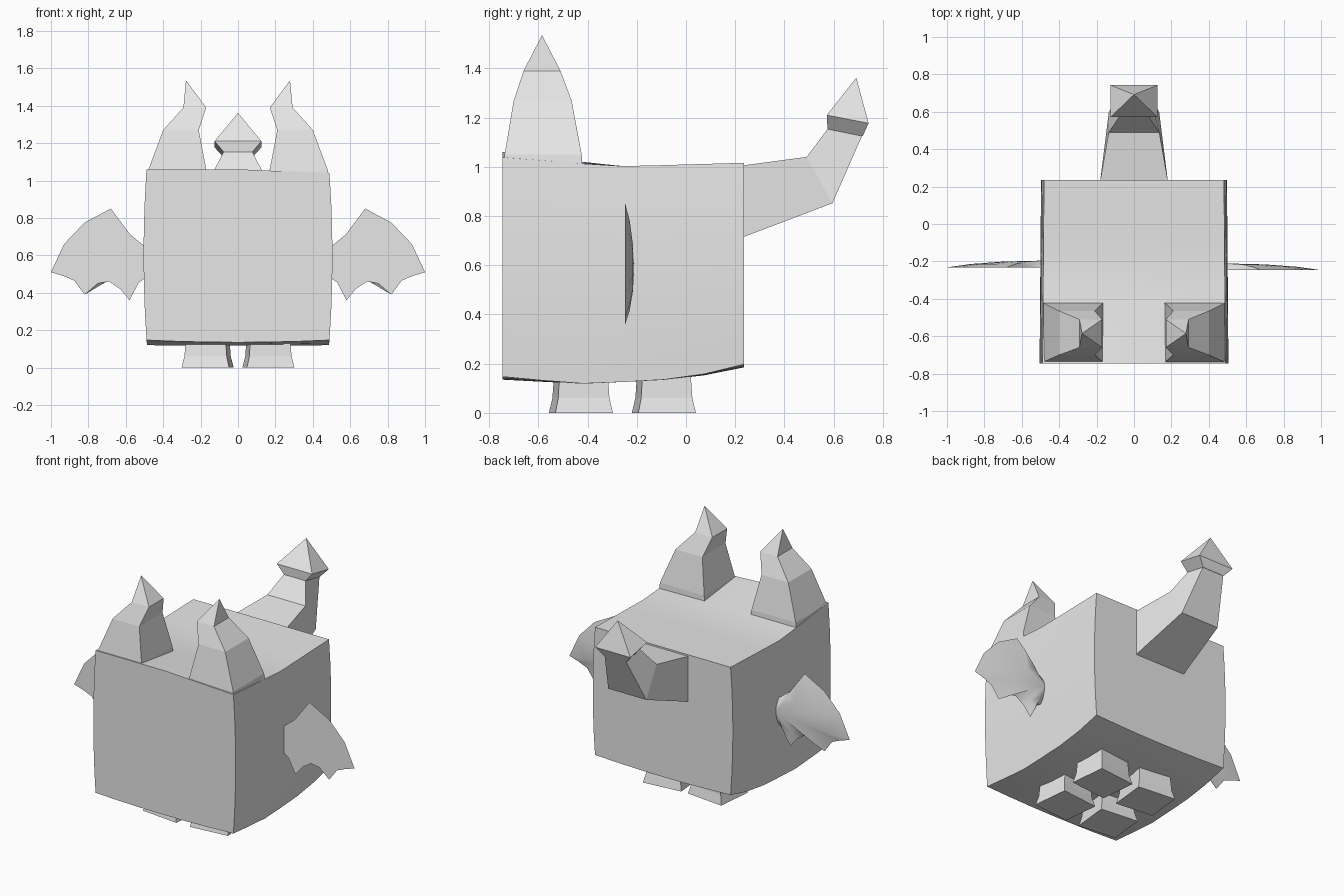
import bpy, bmesh, math
from mathutils import Matrix, Vector

cube = bpy.data.objects.get("Cube")
if cube:
    bpy.data.objects.remove(cube, do_unlink=True)

grey = bpy.data.materials.new("plain_grey")
grey.use_nodes = True
grey.diffuse_color = (0.8, 0.8, 0.8, 1)
grey.node_tree.nodes["Principled BSDF"].inputs["Base Color"].default_value = (0.8, 0.8, 0.8, 1)


def finish(name, bm, smooth=None):
    bmesh.ops.recalc_face_normals(bm, faces=bm.faces)
    mesh = bpy.data.meshes.new(name)
    bm.to_mesh(mesh)
    bm.free()
    mesh.materials.append(grey)
    ob = bpy.data.objects.new(name, mesh)
    bpy.context.collection.objects.link(ob)
    if smooth:
        bpy.ops.object.select_all(action='DESELECT')
        ob.select_set(True)
        bpy.context.view_layer.objects.active = ob
        bpy.ops.object.shade_smooth_by_angle(angle=math.radians(smooth))
    return ob


def loft(name, rings, tip=None):
    """Skin four-sided rings, closing the end with a cap or a point."""
    bm = bmesh.new()
    loops = [[bm.verts.new(p) for p in ring] for ring in rings]
    for a, b in zip(loops, loops[1:]):
        for i in range(4):
            j = (i + 1) % 4
            bm.faces.new((a[i], a[j], b[j], b[i]))
    bm.faces.new(loops[0][::-1])
    if tip:
        apex = bm.verts.new(tip)
        for i in range(4):
            bm.faces.new((loops[-1][i], loops[-1][(i + 1) % 4], apex))
    else:
        bm.faces.new(loops[-1])
    return finish(name, bm)


def rect(x0, x1, y0, y1, z):
    return [(x0, y0, z), (x1, y0, z), (x1, y1, z), (x0, y1, z)]


def lerp(points, t):
    for (a, u), (b, v) in zip(points, points[1:]):
        if t <= b:
            return u + (v - u) * (t - a) / (b - a)
    return points[-1][1]


# Body: a box with gently bowed sides, belly and back
BOTTOM = [(-0.745, 0.135), (-0.42, 0.118), (0, 0.138), (0.235, 0.185)]
TOP = [(-0.745, 1.06), (-0.42, 1.02), (-0.25, 1.002), (0.235, 1.016)]
bm = bmesh.new()
bmesh.ops.create_cube(bm, size=2)
bmesh.ops.subdivide_edges(bm, edges=bm.edges[:], cuts=5, use_grid_fill=True)
for v in bm.verts:
    u, s, t = v.co
    y = -0.255 + 0.49 * s
    low = lerp(BOTTOM, y) + 0.012 * u * u * s * s
    high = lerp(TOP, y) - 0.022 * max(0, u) * max(0, -s)
    x = u * (0.485 + 0.016 * (1 - t * t) - 0.004 * s)
    v.co = (x, y, low + (high - low) * (t + 1) / 2)
finish("body", bm, 30)

# Wing outline from the upper root round to the lower root
OUTLINE = [(0.45, 0.62), (0.5, 0.65), (0.575, 0.71), (0.68, 0.85), (0.82, 0.775),
           (0.93, 0.66), (1.0, 0.51), (0.935, 0.49), (0.875, 0.465), (0.82, 0.39),
           (0.75, 0.45), (0.69, 0.46), (0.63, 0.42), (0.58, 0.36), (0.53, 0.455),
           (0.45, 0.51)]


def wing(name, m, y):
    """Flat front face with a softly domed back."""
    bm = bmesh.new()
    hub = Vector((0.5, 0.58))
    edge = [bm.verts.new((m * x, y, z)) for x, z in OUTLINE]
    bm.faces.new(edge)
    prev = edge
    for k, bulge in ((0.75, 0.018), (0.4, 0.031)):
        pts = [hub + (Vector(p) - hub) * k for p in OUTLINE]
        ring = [bm.verts.new((m * p.x, y + bulge, p.y)) for p in pts]
        for i in range(len(ring)):
            j = (i + 1) % len(ring)
            bm.faces.new((prev[i], prev[j], ring[j], ring[i]))
        prev = ring
    apex = bm.verts.new((m * hub.x, y + 0.036, hub.y))
    for i in range(len(prev)):
        bm.faces.new((prev[i], prev[(i + 1) % len(prev)], apex))
    finish(name, bm, 40)


wing("left_wing", 1, -0.247)
wing("right_wing", -1, -0.232)

for side, m in (("left", 1), ("right", -1)):
    # Horns, curling inward then ending in a point
    loft(side + "_horn", [
        rect(m * 0.16, m * 0.488, -0.742, -0.42, 0.98),
        rect(m * 0.168, m * 0.482, -0.737, -0.424, 1.05),
        rect(m * 0.21, m * 0.40, -0.70, -0.465, 1.27),
        rect(m * 0.17, m * 0.292, -0.66, -0.51, 1.39)],
        (m * 0.278, -0.585, 1.535))
    # Flared feet, turned slightly
    for end, y in (("front", -0.427), ("back", -0.09)):
        foot = loft(f"{end}_{side}_foot", [
            rect(-0.1275 * k, 0.1275 * k, -0.1175 * k, 0.1175 * k, z)
            for k, z in ((1, 0), (0.89, 0.06), (0.83, 0.17))])
        foot.matrix_world = (Matrix.Translation((m * 0.1625, y, 0))
                             @ Matrix.Rotation(m * math.radians(6), 4, 'Z'))


def slant(w, upper, lower, w2=None):
    """Ring across the tail from its inner (upper) to its outer (lower) edge."""
    w2 = w2 or w
    return [(-w, *upper), (w, *upper), (w2, *lower), (-w2, *lower)]


# Tail bending upward, then its pointed tip
loft("tail", [
    slant(0.18, (0.2, 1.002), (0.2, 0.70)),
    slant(0.18, (0.235, 1.006), (0.235, 0.715)),
    slant(0.135, (0.49, 1.04), (0.595, 0.852)),
    slant(0.077, (0.575, 1.153), (0.715, 1.125))])
loft("tail_tip", [
    slant(0.077, (0.575, 1.153), (0.718, 1.124)),
    slant(0.125, (0.572, 1.21), (0.742, 1.177))],
    (0, 0.692, 1.362))
